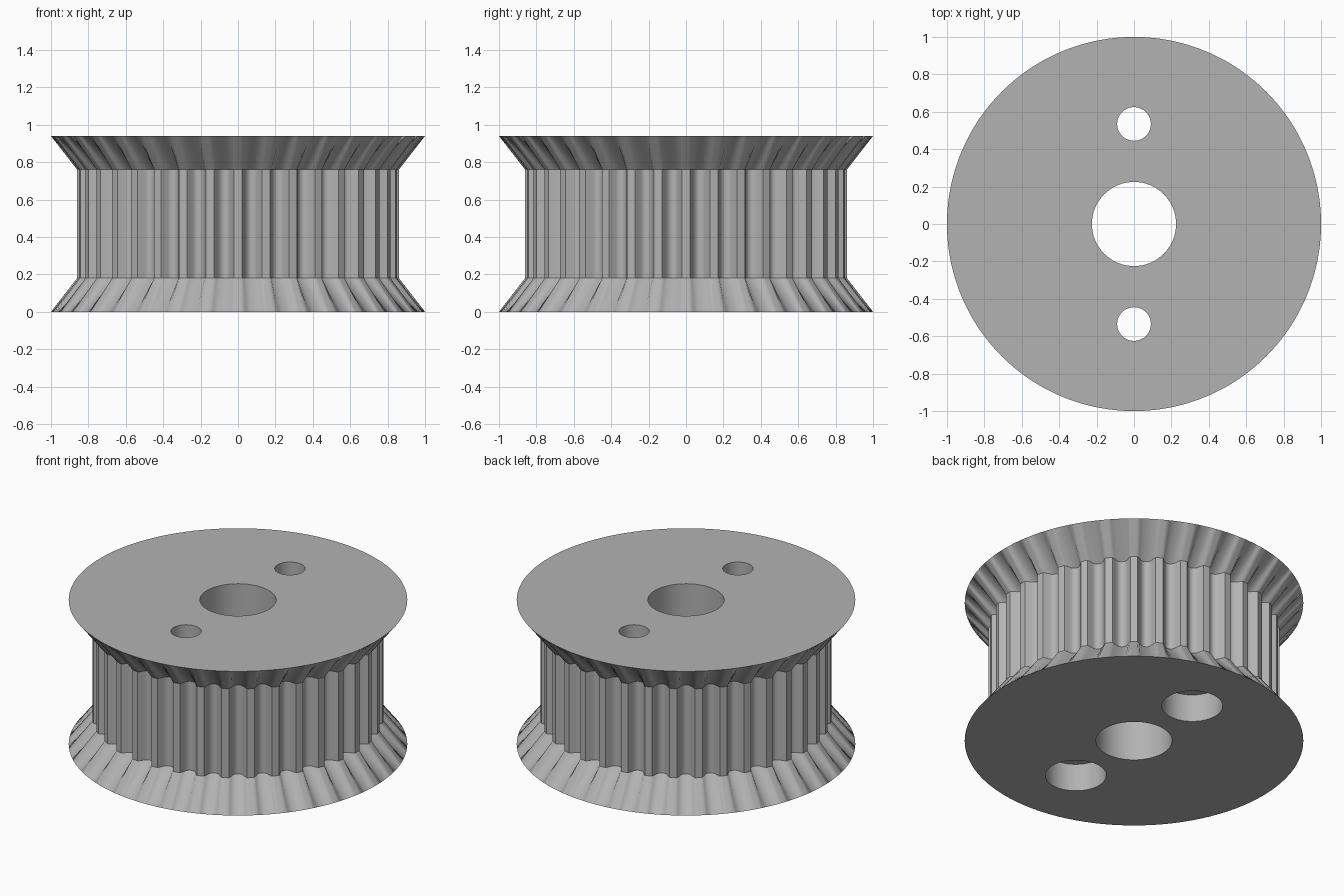
import bpy, bmesh, math

if "Cube" in bpy.data.objects:
    bpy.data.objects.remove(bpy.data.objects["Cube"], do_unlink=True)

HEIGHT, FLANGE = 0.94, 0.18
TEETH, OUTER, DEPTH, STEPS = 36, 0.86, 0.058, 14
COUNT = TEETH * STEPS

metal = bpy.data.materials.new("grey metal")
metal.use_nodes = True
grey = (0.45, 0.45, 0.45, 1)
metal.diffuse_color = grey
metal.node_tree.nodes["Principled BSDF"].inputs["Base Color"].default_value = grey


def belt_radius(i):
    """Rounded groove between flat-topped teeth."""
    t = abs((i % STEPS) / STEPS - 0.5) / 0.3
    return OUTER - DEPTH * math.sqrt(1 - t * t) if t < 1 else OUTER


def ring(bm, z, radius):
    verts = []
    for i in range(COUNT):
        a = 2 * math.pi * i / COUNT
        r = radius(i)
        verts.append(bm.verts.new((r * math.cos(a), r * math.sin(a), z)))
    return verts


# Toothed drum with a flared flange at each end
bm = bmesh.new()
rim = lambda i: 1.0
rings = [ring(bm, 0, rim), ring(bm, FLANGE, belt_radius),
         ring(bm, HEIGHT - FLANGE, belt_radius), ring(bm, HEIGHT, rim)]
for low, high in zip(rings, rings[1:]):
    for i in range(COUNT):
        j = (i + 1) % COUNT
        bm.faces.new((low[i], low[j], high[j], high[i]))
bm.faces.new(rings[0][::-1])
bm.faces.new(rings[-1])
mesh = bpy.data.meshes.new("belt_pulley")
bm.to_mesh(mesh)
bm.free()
pulley = bpy.data.objects.new("belt_pulley", mesh)
bpy.context.collection.objects.link(pulley)
mesh.materials.append(metal)


def drill(name, radius, y, z0, z1):
    bpy.ops.mesh.primitive_cylinder_add(vertices=64, radius=radius, depth=z1 - z0,
                                        location=(0, y, (z0 + z1) / 2))
    cutter = bpy.context.object
    cutter.name = name
    cutter.hide_render = True
    cutter.data.materials.append(metal)
    mod = pulley.modifiers.new(name, "BOOLEAN")
    mod.object = cutter
    mod.solver = "EXACT"
    bpy.context.view_layer.objects.active = pulley
    bpy.ops.object.modifier_apply(modifier=name)
    bpy.data.objects.remove(cutter, do_unlink=True)


# Shaft bore and two screw holes, counterbored from below
drill("shaft_bore", 0.225, 0, -0.1, HEIGHT + 0.1)
for side, y in (("front", -0.535), ("back", 0.535)):
    drill(side + "_screw_hole", 0.09, y, -0.1, HEIGHT + 0.1)
    drill(side + "_counterbore", 0.18, y, -0.1, FLANGE)

bpy.ops.object.select_all(action="DESELECT")
pulley.select_set(True)
bpy.context.view_layer.objects.active = pulley
bpy.ops.object.shade_smooth_by_angle(angle=math.radians(35))
